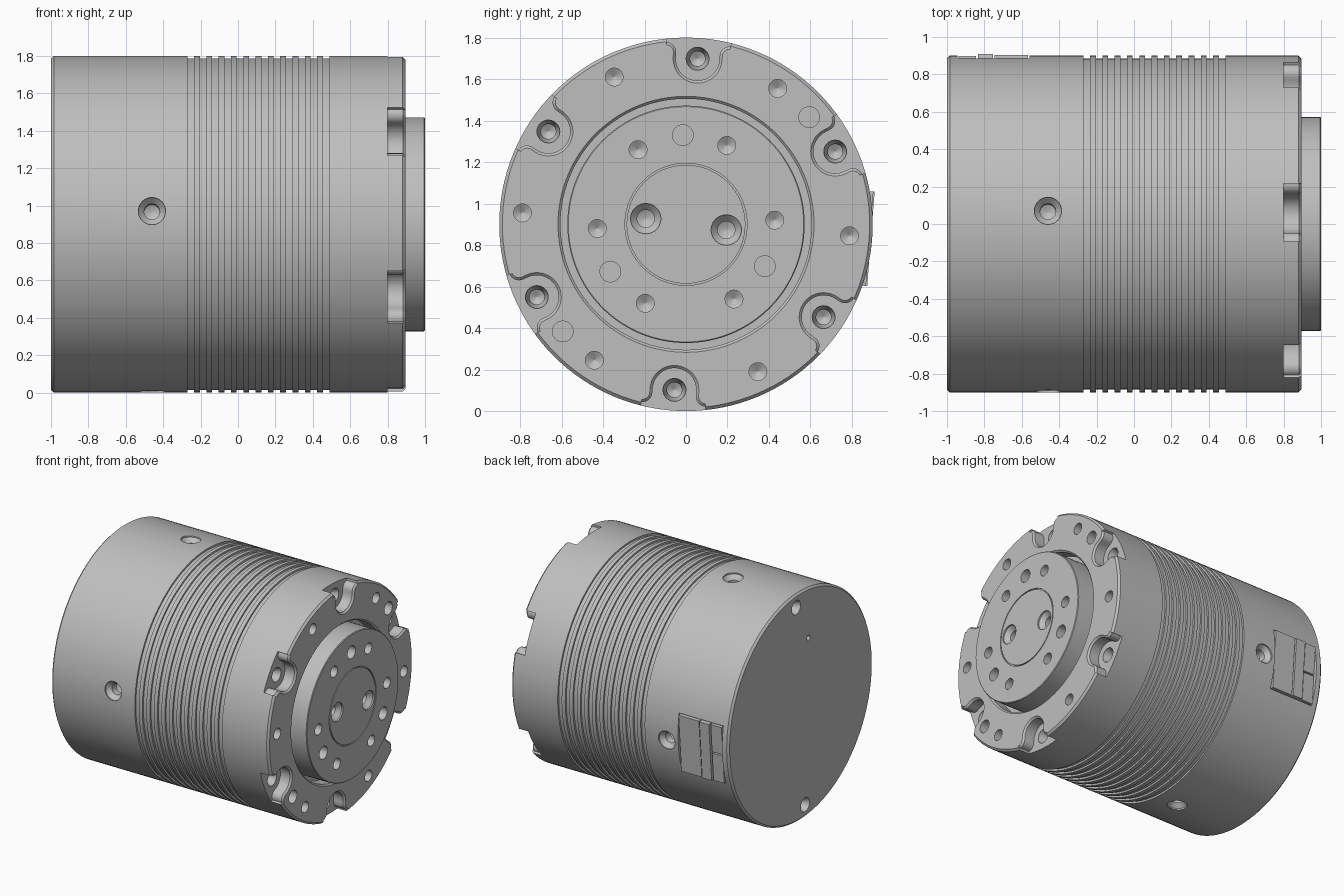
import bpy, bmesh
from math import cos, sin, pi, radians
from mathutils import Matrix

if "Cube" in bpy.data.objects:
    bpy.data.objects.remove(bpy.data.objects["Cube"])

R = 0.9            # housing radius, also the height of its axis
FACE = 0.895       # front face of the housing
FLOOR = 0.8        # floor of the bolt notches
AXIS = Matrix.Translation((0, 0, R))

grey = bpy.data.materials.new("machined_grey")
grey.use_nodes = True
grey.diffuse_color = (0.52, 0.52, 0.52, 1)
grey.node_tree.nodes["Principled BSDF"].inputs["Base Color"].default_value = grey.diffuse_color


def spin_x(angle):
    return Matrix.Rotation(radians(angle), 4, 'X')


def loft(bm, rings):
    """Skin a list of equal-length vertex rings and cap both ends."""
    for a, b in zip(rings, rings[1:]):
        n = len(a)
        for i in range(n):
            j = (i + 1) % n
            bm.faces.new((a[i], a[j], b[j], b[i]))
    bm.faces.new(rings[0])
    bm.faces.new(rings[-1])


def lathe(bm, profile, matrix, seg):
    """Revolve (x, radius) points about the local x axis, capped at the ends."""
    rings = []
    for x, r in profile:
        rings.append([bm.verts.new(matrix @ Matrix.Rotation(2 * pi * i / seg, 4, 'X')
                                   @ Matrix.Translation((x, r, 0)).to_translation())
                      for i in range(seg)])
    loft(bm, rings)


def finish(bm, name):
    bmesh.ops.recalc_face_normals(bm, faces=bm.faces)
    mesh = bpy.data.meshes.new(name)
    bm.to_mesh(mesh)
    bm.free()
    mesh.materials.append(grey)
    obj = bpy.data.objects.new(name, mesh)
    bpy.context.collection.objects.link(obj)
    return obj


def activate(obj):
    bpy.ops.object.select_all(action='DESELECT')
    obj.select_set(True)
    bpy.context.view_layer.objects.active = obj


def cut(obj, bm):
    cutter = finish(bm, "cutter")
    cutter.hide_render = True
    activate(obj)
    mod = obj.modifiers.new("cut", 'BOOLEAN')
    mod.operation = 'DIFFERENCE'
    mod.solver = 'EXACT'
    mod.object = cutter
    bpy.ops.object.modifier_apply(modifier=mod.name)
    bpy.data.objects.remove(cutter)


def smooth(obj):
    activate(obj)
    bpy.ops.object.shade_smooth_by_angle(angle=radians(30))


def drilled(bm, matrix, r, depth=0.09):
    lathe(bm, [(0.02, r), (-depth, r), (-depth - 0.6 * r, 0.002)], matrix, 24)


def pin_hole(bm, matrix, r=0.05):
    lathe(bm, [(0.02, r), (-0.08, r)], matrix, 24)


def countersunk(bm, matrix, r, inner):
    lathe(bm, [(0.02, r), (-0.012, r), (-0.045, inner), (-0.1, inner), (-0.12, 0.002)], matrix, 32)


def on_face(x, radius, angle):
    return AXIS @ spin_x(angle) @ Matrix.Translation((x, radius, 0))


def box(bm, x0, x1, y0, y1, z0, z1, matrix):
    size = Matrix.Diagonal((x1 - x0, y1 - y0, z1 - z0, 1))
    mid = Matrix.Translation(((x0 + x1) / 2, (y0 + y1) / 2, (z0 + z1) / 2))
    bmesh.ops.create_cube(bm, size=1, matrix=matrix @ mid @ size)


def notch_outline(grow):
    """U-shaped slot opening outward with rounded lips, as (radial, sideways)."""
    r, lip = 0.105 + grow, 0.05 - grow
    side = [(0.82 + lip * sin(a), r + lip - lip * cos(a))
            for a in [pi / 2 * i / 6 for i in range(7)]] + [(1.05, r + lip)]
    bowl = [(R - 0.1 + r * cos(a), r * sin(a))
            for a in [pi / 2 + pi * i / 20 for i in range(21)]]
    return side[::-1] + bowl + [(u, -v) for u, v in side]


# Housing with ribbed middle and a recess for the output flange
profile = [(-1, 0.002), (-1, R - 0.015), (-0.985, R)]
for k in range(12):
    x = -0.27 + k * 0.0658
    profile += [(x, R), (x, R - 0.014), (x + 0.035, R - 0.014), (x + 0.035, R)]
profile += [(FACE - 0.015, R), (FACE, R - 0.015), (FACE, 0.617), (FACE - 0.012, 0.605),
            (0.79, 0.605), (0.79, 0.002)]
bm = bmesh.new()
lathe(bm, profile, AXIS, 128)
housing = finish(bm, "housing")

# Six bolt notches around the front rim, and the connector pocket at the back
SIDE = AXIS @ spin_x(-4.5)
bm = bmesh.new()
for k in range(6):
    m = AXIS @ spin_x(26 + 60 * k)
    loft(bm, [[bm.verts.new((m @ Matrix.Translation((x, u, v))).to_translation())
               for u, v in notch_outline(g)]
              for x, g in ((FLOOR, 0), (FACE - 0.013, 0), (FACE + 0.015, 0.028))])
box(bm, -0.945, -0.56, 0.86, 1.0, -0.235, 0.235, SIDE)
cut(housing, bm)

# Holes in the housing: notch bolts, front face, rear face and four side ports
bm = bmesh.new()
for k in range(6):
    countersunk(bm, on_face(FLOOR, 0.8, 26 + 60 * k), 0.055, 0.036)
    drilled(bm, on_face(FACE, 0.79, -4 + 60 * k), 0.043)
for angle in (41, 221):
    pin_hole(bm, on_face(FACE, 0.787, angle))
BACK = Matrix.Rotation(pi, 4, 'Z')
for angle in (86, 266):
    countersunk(bm, on_face(-1, 0.8, angle) @ BACK, 0.055, 0.036)
pin_hole(bm, on_face(-1, 0.51, 101) @ BACK, 0.02)
for k in range(4):
    countersunk(bm, on_face(-0.46, R, -4.5 + 90 * k) @ Matrix.Rotation(pi / 2, 4, 'Z'), 0.073, 0.042)
cut(housing, bm)
smooth(housing)

# Output flange with a fine ring around its hub
bm = bmesh.new()
lathe(bm, [(0.7, 0.002), (0.7, 0.572), (0.995, 0.572), (1, 0.567), (1, 0.294), (0.99, 0.294),
           (0.99, 0.286), (1, 0.286), (1, 0.002)], AXIS, 128)
flange = finish(bm, "output_flange")

# Holes in the flange
bm = bmesh.new()
for k in range(6):
    drilled(bm, on_face(1, 0.428, 2.7 + 60 * k), 0.043)
for k in range(3):
    pin_hole(bm, on_face(1, 0.43, 92 + 120 * k))
for angle in (-8, 172):
    countersunk(bm, on_face(1, 0.196, angle), 0.073, 0.042)
cut(flange, bm)
smooth(flange)

# Connector sockets sitting in the side pocket
bm = bmesh.new()
box(bm, -0.745, -0.568, 0.84, 0.888, -0.228, 0.228, SIDE)
box(bm, -0.835, -0.753, 0.84, 0.894, -0.228, 0.228, SIDE)
for low, high in ((-0.228, -0.006), (0.006, 0.228)):
    box(bm, -0.938, -0.845, 0.84, 0.884, low, high, SIDE)
finish(bm, "connector_sockets")
